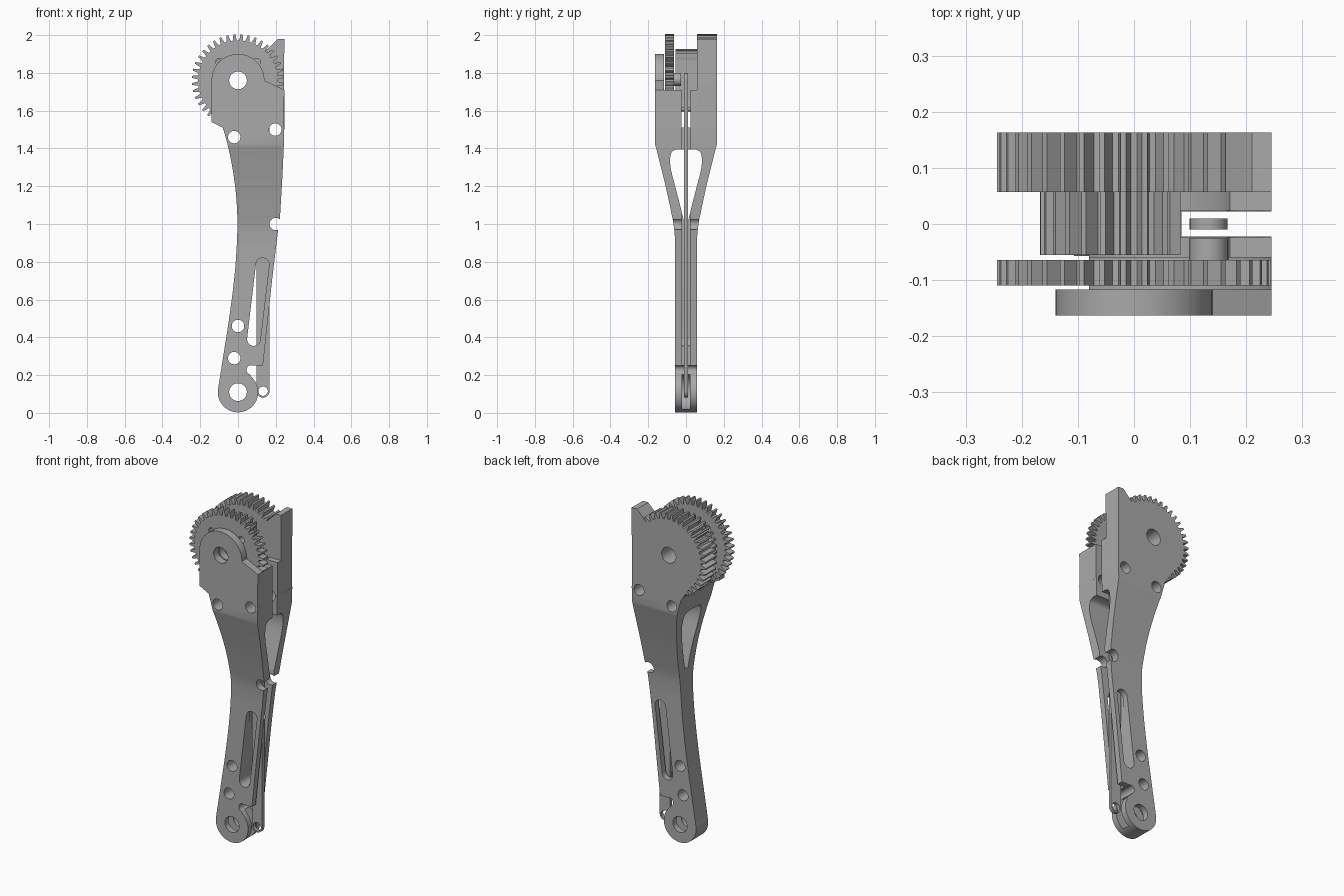
import bpy, bmesh
from math import sin, cos, pi, radians, atan2
from mathutils import Vector

old = bpy.data.objects.get("Cube")
if old:
    bpy.data.objects.remove(old, do_unlink=True)

grey = bpy.data.materials.new("plain grey")
grey.use_nodes = True
grey.diffuse_color = (0.4, 0.4, 0.4, 1)
grey.node_tree.nodes["Principled BSDF"].inputs["Base Color"].default_value = (0.4, 0.4, 0.4, 1)

PIVOT = (0, 1.76)
KNUCKLE = (0, 0.11)
LINK_X = 0.133


def prism(name, pts, lo, hi, axis="y"):
    """Extrude a closed outline, drawn in (x, z) or (y, z), along the given axis."""
    bm = bmesh.new()
    verts = [bm.verts.new((u, lo, v) if axis == "y" else (lo, u, v)) for u, v in pts]
    face = bm.faces.new(verts)
    grown = bmesh.ops.extrude_face_region(bm, geom=[face])["geom"]
    shift = (0, hi - lo, 0) if axis == "y" else (hi - lo, 0, 0)
    bmesh.ops.translate(bm, verts=[g for g in grown if isinstance(g, bmesh.types.BMVert)], vec=shift)
    bmesh.ops.recalc_face_normals(bm, faces=bm.faces)
    mesh = bpy.data.meshes.new(name)
    bm.to_mesh(mesh)
    bm.free()
    mesh.materials.append(grey)
    obj = bpy.data.objects.new(name, mesh)
    bpy.context.collection.objects.link(obj)
    return obj


def combine(obj, tool, operation="DIFFERENCE"):
    """Apply a boolean and throw the tool object away."""
    mod = obj.modifiers.new("cut", "BOOLEAN")
    mod.operation, mod.solver, mod.object = operation, "EXACT", tool
    bpy.context.view_layer.objects.active = obj
    bpy.ops.object.modifier_apply(modifier=mod.name)
    bpy.data.objects.remove(tool, do_unlink=True)


def arc(centre, r, start=0, end=360, steps=40):
    """Points on an arc; a full circle leaves out the repeated end point."""
    count = steps if end - start == 360 else steps + 1
    angles = [radians(start + (end - start) * i / steps) for i in range(count)]
    return [(centre[0] + r * cos(a), centre[1] + r * sin(a)) for a in angles]


def smooth(pts, steps=5):
    """Catmull-Rom curve through the points."""
    p = [Vector(q) for q in [pts[0]] + pts + [pts[-1]]]
    out = []
    for a, b, c, d in zip(p, p[1:], p[2:], p[3:]):
        for i in range(steps):
            t = i / steps
            out.append(tuple(b + (c - a) * t / 2 + (a * 2 - b * 5 + c * 4 - d) * t * t / 2
                             + (b * 3 - a - c * 3 + d) * t ** 3 / 2))
    return out + [tuple(pts[-1])]


def capsule(a, b, r):
    """Outline of a rounded slot from the lower point a to the upper point b."""
    tilt = atan2(b[1] - a[1], b[0] - a[0]) * 180 / pi
    return arc(b, r, tilt - 90, tilt + 90, 14) + arc(a, r, tilt + 90, tilt + 270, 14)


def gear_outline(root, tip, teeth):
    pts = []
    for i in range(teeth):
        for offset, r in ((-0.33, root), (-0.13, tip), (0.13, tip), (0.33, root)):
            a = 2 * pi * (i + 0.5 + offset) / teeth
            pts.append((r * cos(a), PIVOT[1] + r * sin(a)))
    return pts


def drill(obj, centre, r):
    combine(obj, prism("drill", arc(centre, r, steps=28), -0.3, 0.3))


# Main arm: side outline, narrowed to a fork profile across its width
back_edge = smooth([(-0.105, 0.13), (-0.075, 0.32), (-0.05, 0.48), (-0.027, 0.65), (-0.012, 0.8),
                    (-0.004, 0.95), (-0.004, 1.05), (-0.012, 1.17), (-0.03, 1.3),
                    (-0.055, 1.42), (-0.08, 1.51)])
front_edge = [(0.245, 1.51), (0.242, 1.4), (0.235, 1.25), (0.222, 1.03), (0.21, 0.95),
              (0.18, 0.7), (0.132, 0.25), (0.075, 0.25)]
hook = arc((0.07, 0.228), 0.025, 90, 250, 8)
knuckle = arc(KNUCKLE, 0.107, -190, 38, 40)[::-1]
arm = prism("arm", back_edge + front_edge + hook + knuckle, -0.165, 0.165)
half = smooth([(0.057, 0.88), (0.063, 0.98), (0.082, 1.08), (0.108, 1.2), (0.14, 1.33), (0.163, 1.42)])
flank = [(0.057, -0.1)] + half + [(0.163, 1.6)]
combine(arm, prism("fork", flank + [(-y, z) for y, z in flank[::-1]], -0.4, 0.4, "x"), "INTERSECT")

# Teardrop window and the groove for the link
drop = smooth([(0.012, 1.02), (0.047, 1.16), (0.078, 1.28), (0.084, 1.34), (0.076, 1.38), (0.05, 1.395)])
combine(arm, prism("window", drop + [(-y, z) for y, z in drop[::-1]], -0.4, 0.4, "x"))
groove = [(-0.022, 0.2), (0.022, 0.2), (0.022, 1.6), (-0.022, 1.6)]
combine(arm, prism("groove", groove, 0.085, 0.4, "x"))
combine(arm, prism("knuckle_pocket", capsule((0, 0.112), (0.12, 0.112), 0.092), -0.022, 0.022))
combine(arm, prism("lever_slot", capsule((0.083, 0.39), (0.13, 0.785), 0.035), -0.3, 0.3))

# Front cheek, with rounded top and sloping shoulder
dome = arc(PIVOT, 0.14, 0, 180, 30)
cheek = prism("front_cheek", dome + [(-0.14, 1.54), (-0.08, 1.51), (-0.07, 1.48), (0.244, 1.48),
                                     (0.245, 1.71)], -0.163, -0.117)

# Inner blocks either side of the gap, hollowed to clear the gears
slab = [(-0.08, 1.5), (0.245, 1.5), (0.245, 1.71), (-0.08, 1.71)]
front_block = prism("front_block", slab, -0.118, -0.024)
combine(front_block, prism("gear_clearance", arc(PIVOT, 0.25, steps=64), -0.119, -0.06))
combine(front_block, prism("hub_clearance", arc(PIVOT, 0.178, steps=64), -0.07, 0))
back_block = prism("back_block", slab, 0.024, 0.06)
combine(back_block, prism("hub_clearance", arc(PIVOT, 0.178, steps=64), 0, 0.059))

# Back cheek: toothed sector joined to a tall stop
back_cheek = prism("back_cheek", [(-0.08, 1.51), (-0.07, 1.48), (0.244, 1.48), (0.245, 1.98), (0.21, 1.98),
                                  (0.155, 1.925), (0, 1.76), (-0.14, 1.6)], 0.057, 0.163)
combine(back_cheek, prism("back_teeth", gear_outline(0.212, 0.245, 40), 0.057, 0.163), "UNION")

# Front gear, with a ring of small holes
front_gear = prism("front_gear", gear_outline(0.212, 0.245, 40), -0.11, -0.064)
for angle in (45, 135, 225, 315):
    drill(front_gear, arc(PIVOT, 0.138, angle, angle + 1, 1)[0], 0.02)

# Central hub gear, cut flat beside the link
hub_gear = prism("hub_gear", gear_outline(0.138, 0.168, 28), -0.055, 0.058)
combine(hub_gear, prism("flat", [(0.083, 1.5), (0.3, 1.5), (0.3, 2), (0.083, 2)], -0.2, 0.2))

# Pivot, pin and weight-saving holes
for part in (cheek, back_cheek, front_gear, hub_gear):
    drill(part, PIVOT, 0.047)
drill(arm, KNUCKLE, 0.047)
for centre in ((-0.02, 1.46), (0.197, 1.5)):
    for part in (arm, cheek, front_block, back_block, back_cheek):
        drill(part, centre, 0.033)
for centre in ((0.2, 1.0), (0, 0.46), (-0.02, 0.29)):
    drill(arm, centre, 0.033)

# Link bar with an eye at its foot, and the boss that drives it
link = prism("link_bar", capsule((LINK_X, 0.115), (LINK_X, 1.765), 0.034), -0.01, 0.01)
drill(link, (LINK_X, 0.115), 0.025)
boss = prism("link_boss", arc((LINK_X, 1.765), 0.035), -0.065, -0.026)

# Soft shading on curved walls, crisp edges elsewhere
parts = [arm, cheek, front_block, back_block, back_cheek, front_gear, hub_gear, link, boss]
bpy.ops.object.select_all(action="DESELECT")
for part in parts:
    part.select_set(True)
bpy.context.view_layer.objects.active = arm
bpy.ops.object.shade_smooth_by_angle(angle=radians(25))
